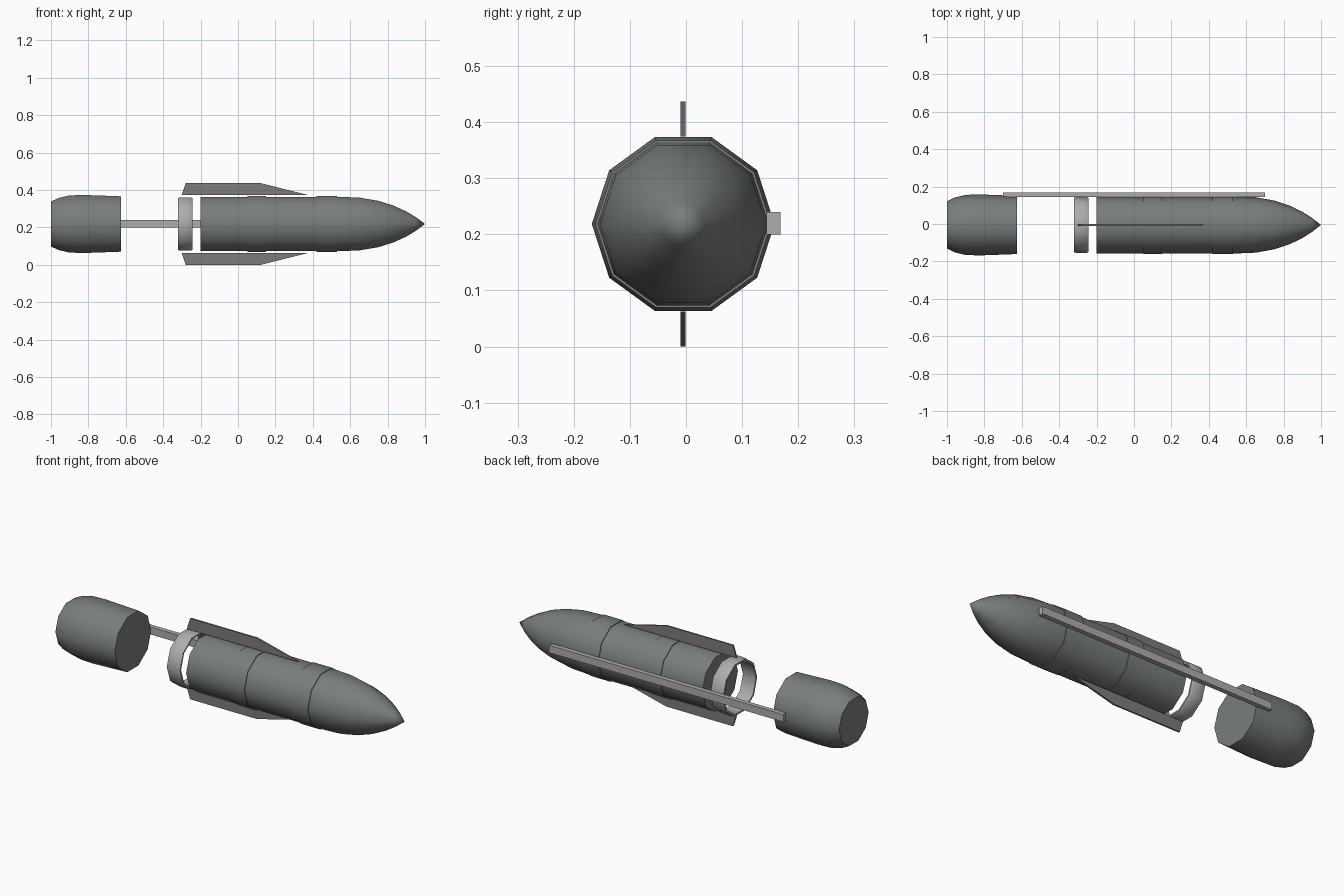
import bpy, bmesh, math

cube = bpy.data.objects.get("Cube")
if cube:
    bpy.data.objects.remove(cube, do_unlink=True)

SIDES = 10
CY, CZ = -0.005, 0.2185          # long axis of the body
CORNER = 1 / math.cos(math.pi / SIDES)


def material(name, rgb):
    m = bpy.data.materials.new(name)
    m.use_nodes = True
    m.diffuse_color = (*rgb, 1)
    m.node_tree.nodes["Principled BSDF"].inputs["Base Color"].default_value = (*rgb, 1)
    return m


hull_grey = material("hull_grey", (0.19, 0.21, 0.205))
fin_grey = material("fin_grey", (0.2, 0.2, 0.2))
light_grey = material("light_grey", (0.42, 0.42, 0.42))


def finish(name, bm, mat, smooth=40):
    bmesh.ops.remove_doubles(bm, verts=bm.verts, dist=0.0001)
    bmesh.ops.recalc_face_normals(bm, faces=bm.faces)
    mesh = bpy.data.meshes.new(name)
    bm.to_mesh(mesh)
    bm.free()
    mesh.materials.append(mat)
    obj = bpy.data.objects.new(name, mesh)
    bpy.context.collection.objects.link(obj)
    bpy.ops.object.select_all(action="DESELECT")
    obj.select_set(True)
    bpy.context.view_layer.objects.active = obj
    bpy.ops.object.shade_smooth_by_angle(angle=math.radians(smooth))
    return obj


def lathe(name, profile, mat, closed=False):
    """Turn (x, flat radius) points around the long axis."""
    bm = bmesh.new()
    rings = []
    for x, r in profile:
        angles = [2 * math.pi * i / SIDES for i in range(SIDES)]
        rings.append([bm.verts.new((x, CY + r * CORNER * math.cos(a),
                                    CZ + r * CORNER * math.sin(a))) for a in angles])
    pairs = list(zip(rings, rings[1:]))
    if closed:
        pairs.append((rings[-1], rings[0]))
    for a, b in pairs:
        for i in range(SIDES):
            j = (i + 1) % SIDES
            bm.faces.new((a[i], a[j], b[j], b[i]))
    if not closed:
        bm.faces.new(rings[0])
        bm.faces.new(rings[-1])
    return finish(name, bm, mat)


# Main body with pointed nose
lathe("body", [(-0.2, 0.145), (0.55, 0.145), (0.65, 0.141), (0.75, 0.124),
               (0.83, 0.099), (0.9, 0.067), (0.95, 0.037), (1.0, 0.00001)], hull_grey)

# Raised straps around the body
for name, x0, x1 in (("rear_strap", 0.05, 0.15), ("front_strap", 0.42, 0.53)):
    lathe(name, [(x0, 0.14), (x0, 0.149), (x1, 0.149), (x1, 0.14)], hull_grey, True)

# Separate tail section
lathe("tail_section", [(-1.0, 0.12), (-0.96, 0.139), (-0.9, 0.153),
                       (-0.82, 0.155), (-0.625, 0.148)], hull_grey)

# Open ring between body and tail
lathe("tail_ring", [(-0.32, 0.129), (-0.32, 0.139), (-0.305, 0.143), (-0.255, 0.143),
                    (-0.242, 0.137), (-0.242, 0.129)], light_grey, True)

# Upper and lower fins
for name, side in (("upper_fin", 1), ("lower_fin", -1)):
    bm = bmesh.new()
    outline = [(-0.3, 0.156), (0.37, 0.156), (0.12, 0.2185), (-0.28, 0.2185)]
    base = bm.faces.new([bm.verts.new((x, CY - 0.0045, CZ + side * z)) for x, z in outline])
    out = bmesh.ops.extrude_face_region(bm, geom=[base])
    moved = [v for v in out["geom"] if isinstance(v, bmesh.types.BMVert)]
    bmesh.ops.translate(bm, verts=moved, vec=(0, 0.009, 0))
    finish(name, bm, fin_grey, 20)

# Long rail along the back
bm = bmesh.new()
bmesh.ops.create_cube(bm, size=1)
for v in bm.verts:
    v.co = (v.co.x * 1.4, 0.156 + v.co.y * 0.025, 0.22 + v.co.z * 0.04)
finish("side_rail", bm, light_grey, 20)
